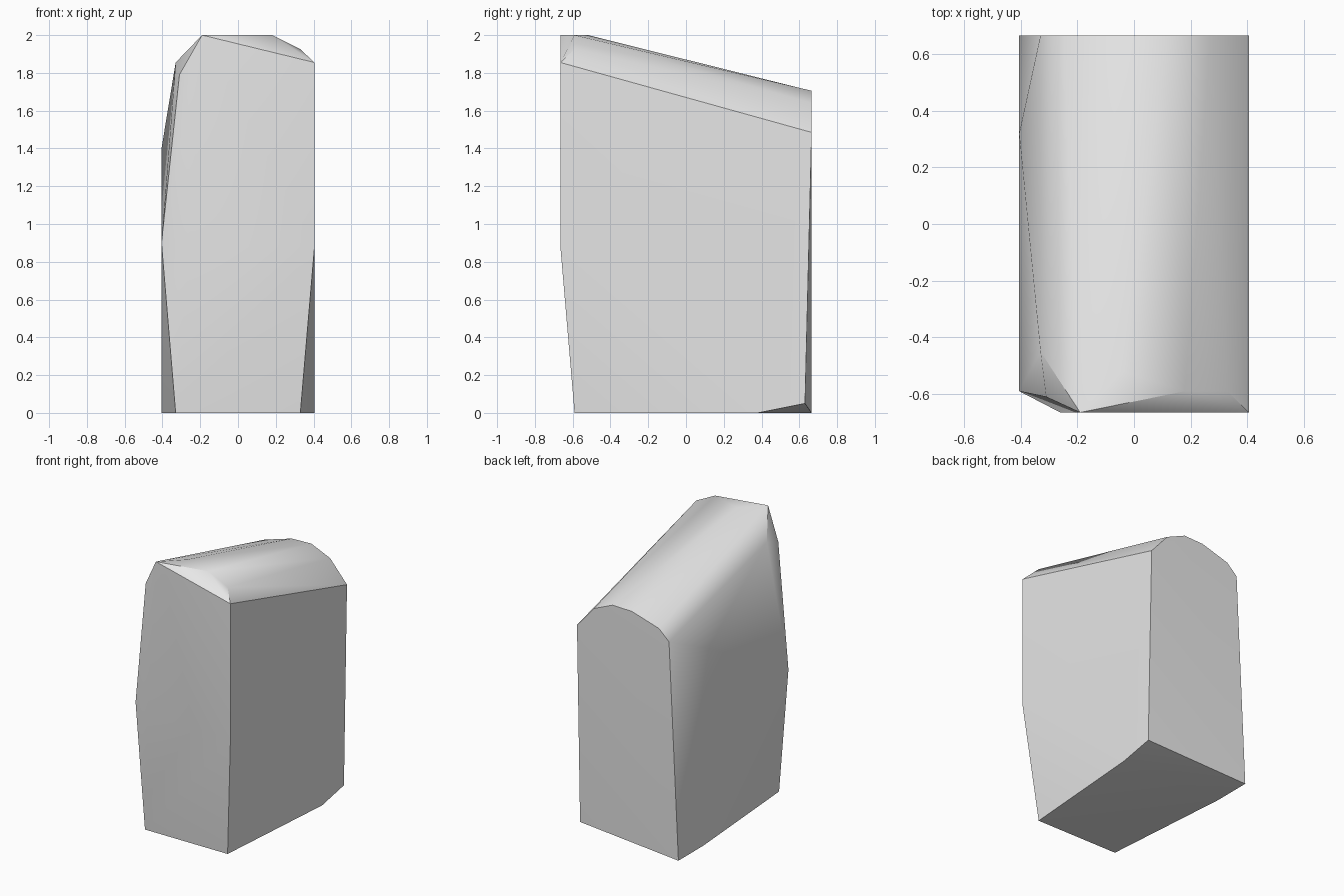
import bpy
import bmesh
import math

start_cube = bpy.data.objects.get("Cube")
if start_cube:
    bpy.data.objects.remove(start_cube, do_unlink=True)

# Main dimensions of the block
SIDE = 0.405
END = 0.665
TAPER = 0.33
CHAMFER = -0.59

# Base outline, tapered toward the front, with one lifted rear corner
base = [(-SIDE, END, 0), (SIDE, 0.63, 0.05)]
for side in (-1, 1):
    base += [(side * TAPER, CHAMFER, 0), (side * SIDE, 0.38, 0)]

# Widest points around the middle of the body
belt = [(SIDE, -END, 0.88), (-0.26, -END, 0.88),
        (-SIDE, CHAMFER, 0.9), (-SIDE, 0.32, 1.4)]

# Chipped front end of the sloping roof
front_crown = [(SIDE, -END, 1.855), (TAPER, CHAMFER, 1.925), (0.18, CHAMFER, 2),
               (-0.04, -0.52, 2), (-0.19, -END, 2),
               (-0.31, -0.61, 1.79), (-TAPER, -0.45, 1.855)]

# Rounded arch at the low rear end of the roof
arch = [(SIDE, 1.485), (0.27, 1.64), (0.12, 1.705),
        (-0.035, 1.7), (-0.25, 1.635), (-TAPER, 1.56)]
rear_arch = [(x, END, z) for x, z in arch]

# Skin the outlines as one solid
bm = bmesh.new()
for point in base + belt + front_crown + rear_arch:
    bm.verts.new(point)
hull = bmesh.ops.convex_hull(bm, input=bm.verts[:], use_existing_faces=False)
loose = [v for v in bm.verts if not v.link_faces]
bmesh.ops.delete(bm, geom=loose, context="VERTS")
bmesh.ops.recalc_face_normals(bm, faces=bm.faces[:])
mesh = bpy.data.meshes.new("stone_block")
bm.to_mesh(mesh)
bm.free()

block = bpy.data.objects.new("stone_block", mesh)
bpy.context.collection.objects.link(block)

# Plain grey surface
grey = bpy.data.materials.new("light_grey")
grey.use_nodes = True
color = (0.8, 0.8, 0.8, 1)
grey.diffuse_color = color
grey.node_tree.nodes["Principled BSDF"].inputs["Base Color"].default_value = color
mesh.materials.append(grey)

# Smooth the gentle bends, keep the strong edges
bpy.ops.object.select_all(action="DESELECT")
block.select_set(True)
bpy.context.view_layer.objects.active = block
bpy.ops.object.shade_smooth_by_angle(angle=math.radians(36))
